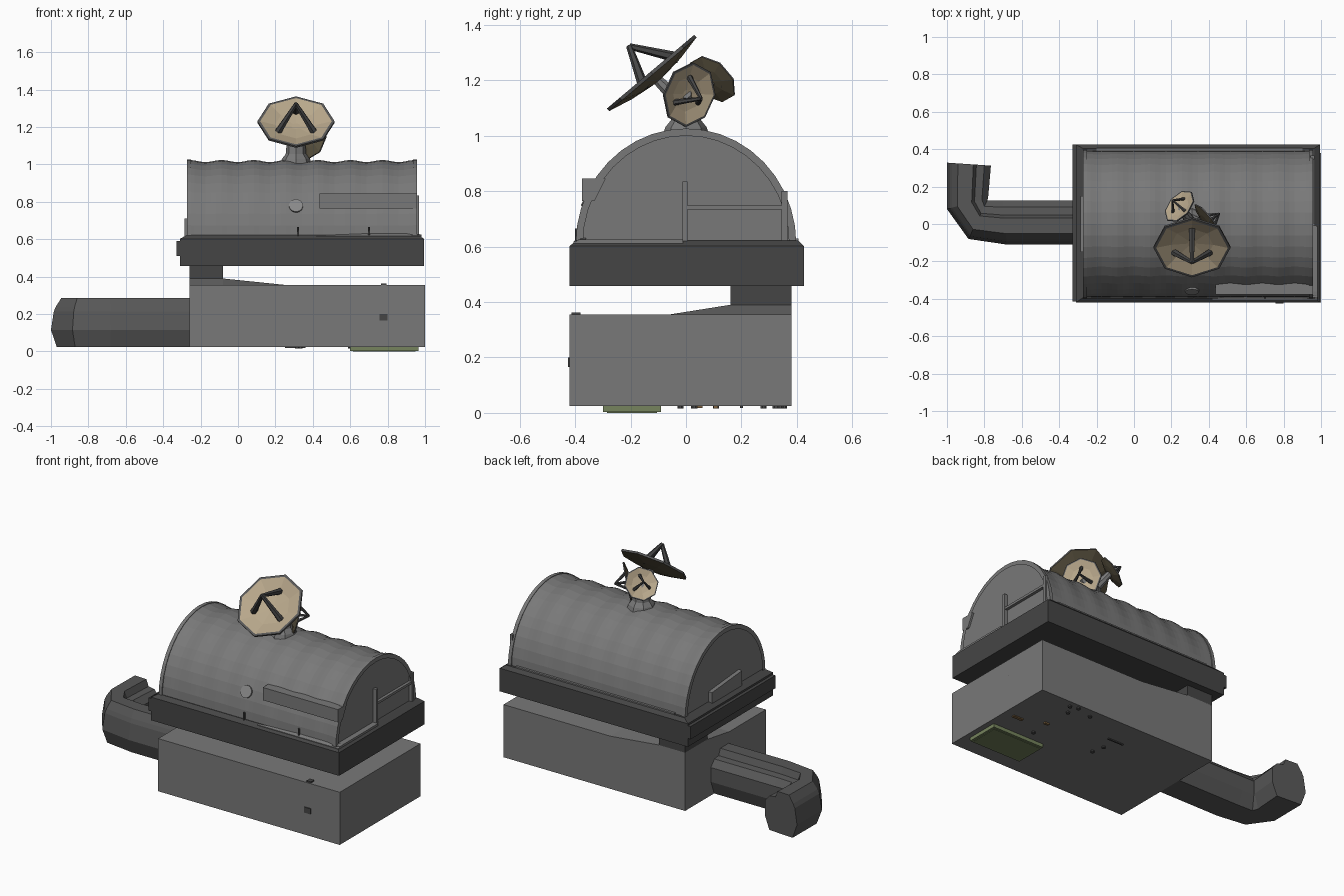
import bpy, bmesh, math
from mathutils import Vector

if "Cube" in bpy.data.objects:
    bpy.data.objects.remove(bpy.data.objects["Cube"])


def material(name, r, g, b):
    m = bpy.data.materials.new(name)
    m.diffuse_color = (r, g, b, 1)
    m.use_nodes = True
    m.node_tree.nodes["Principled BSDF"].inputs["Base Color"].default_value = m.diffuse_color
    return m


GREY = material("grey", 0.19, 0.19, 0.19)
DARK = material("dark_grey", 0.06, 0.06, 0.06)
MID = material("mid_grey", 0.095, 0.095, 0.095)
PALE = material("pale_grey", 0.25, 0.25, 0.25)
BEIGE = material("beige", 0.48, 0.39, 0.26)
BACK = material("dish_back", 0.12, 0.10, 0.06)
GREEN = material("green", 0.16, 0.21, 0.1)
OLIVE = material("olive", 0.18, 0.23, 0.11)
BROWN = material("brown", 0.2, 0.12, 0.05)


def finish(name, bm, *mats):
    bmesh.ops.recalc_face_normals(bm, faces=bm.faces[:])
    me = bpy.data.meshes.new(name)
    bm.to_mesh(me)
    bm.free()
    for m in mats:
        me.materials.append(m)
    ob = bpy.data.objects.new(name, me)
    bpy.context.collection.objects.link(ob)
    return ob


def loft(name, rings, *mats, caps=True, mat_of=None):
    """Skin a list of closed rings that share one point count."""
    bm = bmesh.new()
    vs = [[bm.verts.new(p) for p in ring] for ring in rings]
    n = len(rings[0])
    for k in range(len(vs) - 1):
        for i in range(n):
            j = (i + 1) % n
            f = bm.faces.new((vs[k][i], vs[k][j], vs[k + 1][j], vs[k + 1][i]))
            f.material_index = mat_of(k) if mat_of else 0
    if caps:
        bm.faces.new(vs[0])
        bm.faces.new(vs[-1]).material_index = mat_of(len(vs) - 2) if mat_of else 0
    return finish(name, bm, *(mats or (GREY,)))


def rect(x0, x1, y0, y1, z):
    return [(x0, y0, z), (x1, y0, z), (x1, y1, z), (x0, y1, z)]


def box(name, x0, x1, y0, y1, z0, z1, mat=GREY):
    return loft(name, [rect(x0, x1, y0, y1, z0), rect(x0, x1, y0, y1, z1)], mat)


def bar(name, a, b, r0, r1=None, n=6, mat=GREY):
    a, b = Vector(a), Vector(b)
    q = (b - a).to_track_quat('Z', 'Y')
    ring = lambda c, r: [c + q @ Vector((r * math.cos(t), r * math.sin(t), 0))
                         for t in (math.tau * (i + .5) / n for i in range(n))]
    return loft(name, [ring(a, r0), ring(b, r0 if r1 is None else r1)], mat)


# Lower building: flat roof rising to a pad in the back left corner
xs, ys = (-.26, -.08, .26, 1.0), (-.42, -.06, .16, .38)
bm = bmesh.new()
grid = [[bm.verts.new((x, y, .39 if i < 2 and j > 1 else .355))
         for j, y in enumerate(ys)] for i, x in enumerate(xs)]
for i in range(3):
    for j in range(3):
        bm.faces.new((grid[i][j], grid[i + 1][j], grid[i + 1][j + 1], grid[i][j + 1]))
ext = bmesh.ops.extrude_face_region(bm, geom=bm.faces[:], use_keep_orig=True)
for v in ext["geom"]:
    if isinstance(v, bmesh.types.BMVert):
        v.co.z = .025
finish("lower_building", bm, GREY)
box("support_pillar", -.26, -.08, .16, .38, .385, .465, DARK)

# Overhanging platform with a sloped lip
loft("platform", [rect(-.31, .995, -.42, .425, .457), rect(-.31, .995, -.42, .425, .602),
                  rect(-.275, .965, -.395, .405, .622)], DARK)
box("platform_side_strip", -.33, -.30, -.415, .425, .51, .59, DARK)

# Corrugated barrel roof; the waves fade out towards the eaves
SEG = 20
Z0 = .61


def arch(x, ry, rz, wave=0):
    pts = []
    for i in range(SEG + 1):
        a = math.pi * i / SEG
        w = wave * math.sin(a)
        pts.append((x, -(ry + w) * math.cos(a), Z0 + (rz + w) * math.sin(a)))
    return pts


steps = 7 * 6
loft("barrel_roof", [arch(-.26 + 1.205 * k / steps, .392, .408,
                          .006 * math.cos(math.tau * k / 6)) for k in range(steps + 1)])
for name, xa, xb in (("left_roof_rim", -.272, -.25), ("right_roof_rim", .935, .957)):
    inner, outer = (.372, .39), (.398, .416)
    loft(name, [arch(xa, *inner), arch(xa, *outer), arch(xb, *outer), arch(xb, *inner)],
         caps=False)

# Right end wall: posts, rail and sill
box("end_post_middle", .945, .968, -.012, .006, .61, .835)
box("end_post_back", .945, .965, .345, .367, .61, .80)
box("end_rail", .945, .963, 0, .355, .733, .748)
box("end_sill", .945, .98, -.39, -.01, .605, .625)

# Left end wall: low box with a sloped top
loft("left_wall_box", [[(x, .15, .61), (x, -.15, .61), (x, -.15, .71), (x, .15, .685)]
                       for x in (-.285, -.25)])

# Front of the roof: hood, sill, disc and pegs
loft("front_hood", [[(x, -.376, .765), (x, -.376, .845), (x, -.29, .845), (x, -.33, .765)]
                    for x in (.435, .957)])
loft("front_sill", [[(x, -.405, .61), (x, -.405, .618), (x, -.38, h), (x, -.36, h), (x, -.36, .61)]
                    for x, h in ((.42, .622), (.90, .64), (.98, .625))])
bar("roof_disc", (.31, -.33, .765), (.31, -.364, .781), .037, n=16, mat=PALE)
for x in (.32, .70):
    bar("roof_peg", (x, -.395, .61), (x, -.395, .665), .006, mat=DARK)
box("back_sill", -.2, .9, .385, .405, .61, .63)

# Bent duct on the left: each station runs from its outer to its inner side
profile = [(.14, .025), (0, .115), (.07, .215), (.12, .24), (.25, .285), (.60, .285),
           (.67, .245), (.85, .24), (1, .20), (1, .11), (.86, .025)]
stations = [((-.25, -.11), (-.25, .125)), ((-.68, -.11), (-.70, .125)),
            ((-.885, -.08), (-.785, .125)), ((-1, .08), (-.78, .14)),
            ((-1, .328), (-.765, .312))]
loft("side_duct", [[(o[0] + (i[0] - o[0]) * t, o[1] + (i[1] - o[1]) * t, z)
                    for t, z in profile] for o, i in stations], MID)

# Mast on the roof
loft("dish_mast", [[(.31 + r * math.cos(math.tau * i / 8), r * math.sin(math.tau * i / 8), z)
                    for i in range(8)]
                   for r, z in ((.085, 1.0), (.075, 1.03), (.055, 1.055), (.05, 1.11), (.03, 1.14))])


def dish(name, centre, normal, r):
    """Octagonal dish with rim, three feed legs and an arm to the mast."""
    c = Vector(centre)
    q = Vector(normal).normalized().to_track_quat('Z', 'Y')
    at = lambda rad, a, z: c + q @ Vector((rad * r * math.cos(a), rad * r * math.sin(a), z * r))
    shape = [(.12, -.19), (.55, -.14), (1, -.04), (1, .02), (.93, .02), (.55, -.10), (.12, -.15)]
    loft(name, [[at(s, math.tau * i / 8, z) for i in range(8)] for s, z in shape],
         BACK, MID, BEIGE, mat_of=lambda k: (0, 0, 1, 1, 2, 2)[k])
    tip = at(0, 0, .60)
    for deg in (90, 210, 330):
        bar(name + "_leg", at(.53, math.radians(deg), -.11), tip, .095 * r, .055 * r, mat=DARK)
    bar(name + "_arm", (.31, 0, 1.10), at(0, 0, -.17), .032, .02, n=8)


dish("large_dish", (.31, -.125, 1.228), (0, -.645, .765), .206)
dish("right_dish", (.40, .012, 1.148), (.77, .6, -.2), .118)
dish("back_dish", (.243, .095, 1.205), (-.62, .53, .58), .1)

# Green hatch under the building
box("hatch_frame", .60, .965, -.30, -.09, .003, .03, OLIVE)
box("hatch_panel", .615, .95, -.285, -.105, 0, .02, GREEN)

# Small fittings
for x, y in ((.76, .34), (.71, .354), (.725, .28), (.6, .324), (.316, .108), (.334, .03), (.73, -.02)):
    bar("underside_bolt", (x, y, .03), (x, y, .016), .012, n=8, mat=DARK)
box("underside_rod", .25, .36, .195, .205, .018, .03, DARK)
box("underside_clip_large", .87, .94, .04, .06, .018, .03, BROWN)
box("underside_clip_small", .725, .755, .1, .115, .015, .03, BROWN)
box("front_fitting", .757, .80, -.426, -.41, .165, .20, DARK)
box("roof_fitting", .765, .795, -.413, -.38, .35, .363, DARK)
box("side_fitting", .99, 1.0, .076, .084, .25, .258, DARK)
